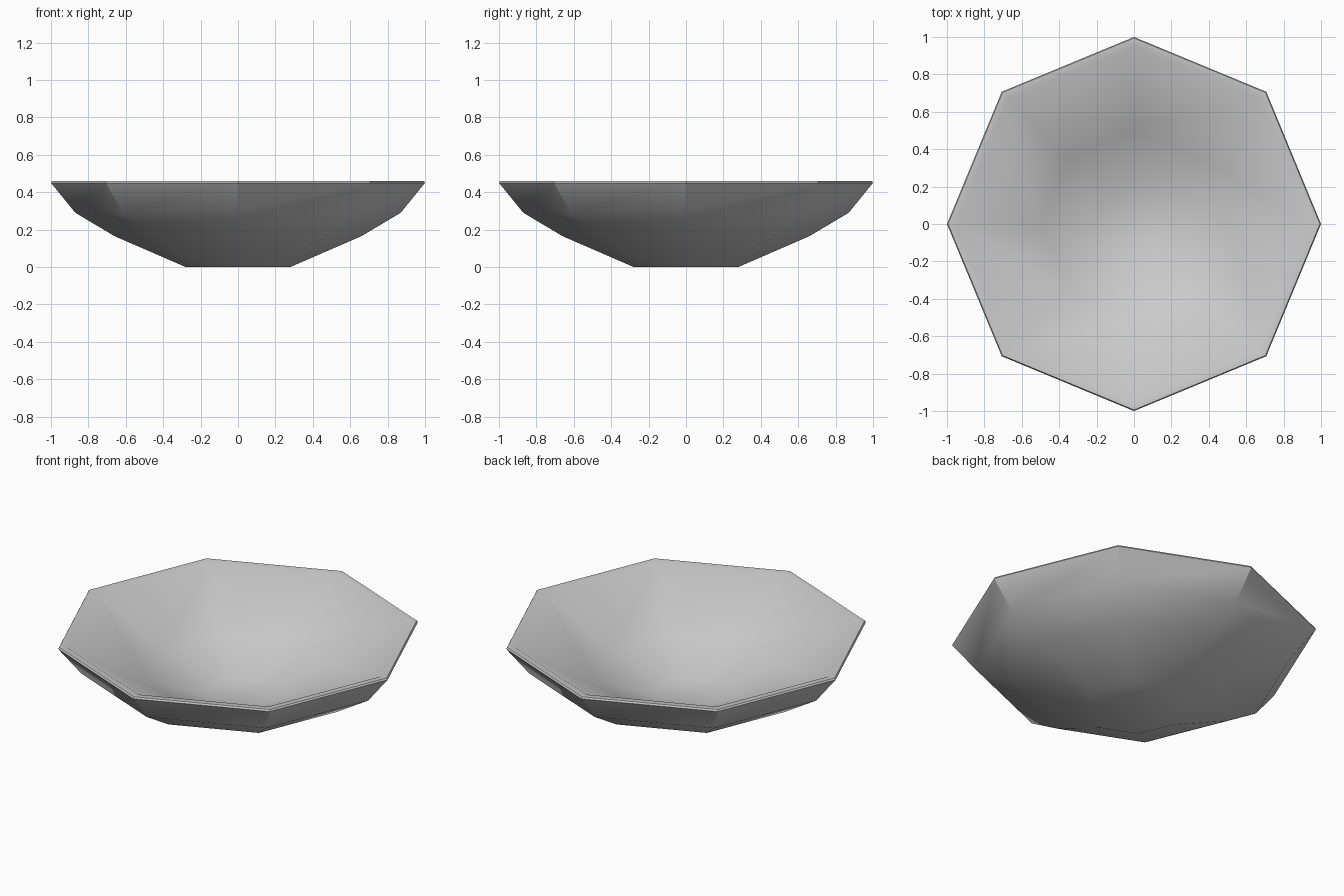
import bpy, bmesh, math

cube = bpy.data.objects.get("Cube")
if cube:
    bpy.data.objects.remove(cube)

SIDES = 8

# One plain grey for the whole bowl
grey = bpy.data.materials.new("plain grey")
grey.use_nodes = True
colour = (0.6, 0.6, 0.6, 1)
grey.diffuse_color = colour
grey.node_tree.nodes["Principled BSDF"].inputs["Base Color"].default_value = colour

# Radius and height, from the foot up the outside, over the bevelled rim and down inside
profile = [(0.28, 0), (0.66, 0.165), (0.87, 0.29), (1, 0.45), (0.994, 0.46),
           (0.955, 0.459), (0.5, 0.222), (0.2, 0.1)]

bm = bmesh.new()
rings = []
for radius, height in profile:
    ring = []
    for i in range(SIDES):
        a = math.tau * i / SIDES
        ring.append(bm.verts.new((radius * math.cos(a), radius * math.sin(a), height)))
    rings.append(ring)

# Walls and rim
for low, high in zip(rings, rings[1:]):
    for i in range(SIDES):
        j = (i + 1) % SIDES
        bm.faces.new((low[i], low[j], high[j], high[i]))

# Foot and inner floor
bm.faces.new(rings[0][::-1])
bm.faces.new(rings[-1])
bmesh.ops.recalc_face_normals(bm, faces=bm.faces)

mesh = bpy.data.meshes.new("bowl")
bm.to_mesh(mesh)
bm.free()
mesh.materials.append(grey)
bowl = bpy.data.objects.new("bowl", mesh)
bpy.context.collection.objects.link(bowl)

# Smooth walls, crisp rim
bpy.ops.object.select_all(action="DESELECT")
bowl.select_set(True)
bpy.context.view_layer.objects.active = bowl
bpy.ops.object.shade_smooth_by_angle(angle=math.radians(30))
